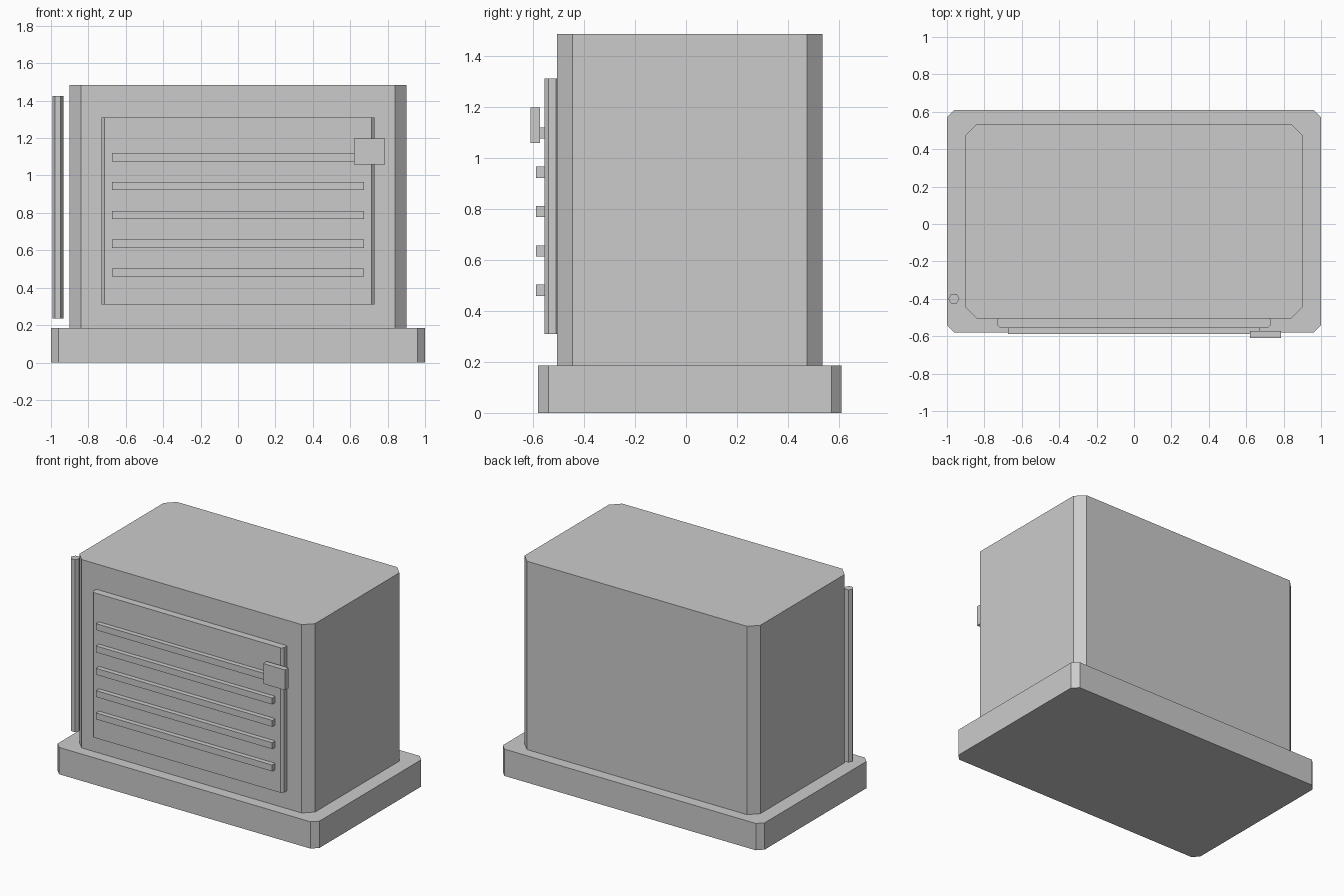
import bpy, bmesh

if "Cube" in bpy.data.objects:
    bpy.data.objects.remove(bpy.data.objects["Cube"])


def block(name, x, y, z, chamfer=0.0):
    """Box from (min, max) ranges, with optional chamfered upright corners."""
    bm = bmesh.new()
    bmesh.ops.create_cube(bm, size=1)
    for v in bm.verts:
        v.co = [r[0] if c < 0 else r[1] for c, r in zip(v.co, (x, y, z))]
    if chamfer:
        uprights = [e for e in bm.edges
                    if abs(e.verts[0].co.z - e.verts[1].co.z) > 1e-4]
        bmesh.ops.bevel(bm, geom=uprights, offset=chamfer, segments=1,
                        affect='EDGES', profile=0.5)
    mesh = bpy.data.meshes.new(name)
    bm.to_mesh(mesh)
    bm.free()
    obj = bpy.data.objects.new(name, mesh)
    bpy.context.collection.objects.link(obj)
    return obj


# Plinth and cabinet
block("base_plinth", (-1, 1), (-0.58, 0.61), (0, 0.185), 0.04)
block("cabinet_body", (-0.9, 0.9), (-0.505, 0.535), (0.185, 1.485), 0.06)

# Front access door
block("door_panel", (-0.73, 0.73), (-0.555, -0.495), (0.31, 1.31), 0.015)

# Vent louvres across the door
for i in range(5):
    zc = 0.481 + i * 0.154
    block(f"louvre_{i + 1}", (-0.673, 0.673), (-0.588, -0.553),
          (zc - 0.022, zc + 0.022))

# Door latch
block("door_latch", (0.62, 0.787), (-0.61, -0.572), (1.058, 1.198))

# Six-sided conduit beside the cabinet, points facing left and right
bpy.ops.mesh.primitive_cylinder_add(vertices=6, radius=0.03, depth=1.19,
                                    location=(-0.963, -0.4, 0.83),
                                    rotation=(0, 0, 0.5235988))
bpy.context.object.name = "side_conduit"
